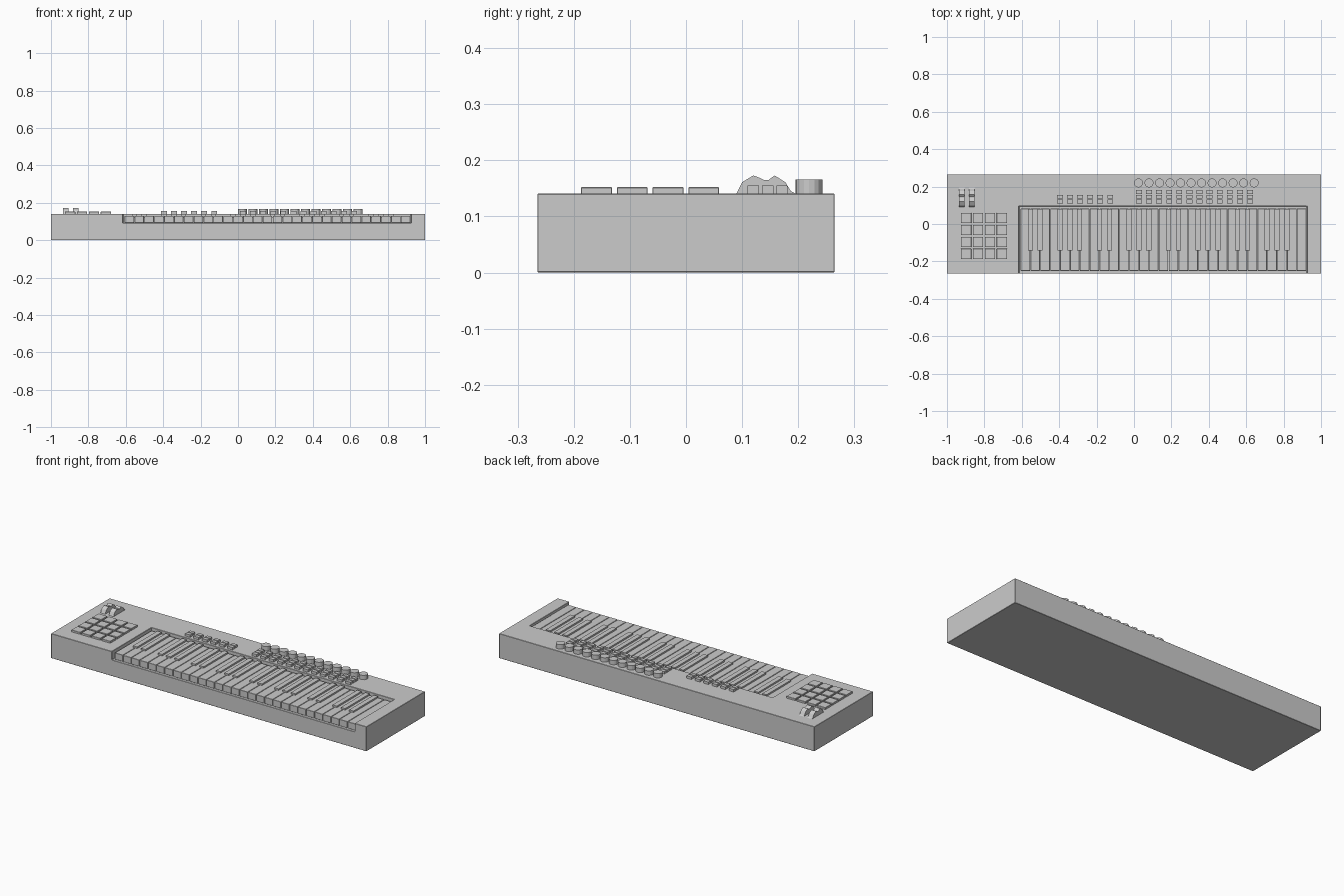
import bpy, bmesh
from mathutils import Matrix, Vector

cube = bpy.data.objects.get("Cube")
if cube:
    bpy.data.objects.remove(cube, do_unlink=True)

grey = bpy.data.materials.new("plain grey")
grey.use_nodes = True
COLOR = (0.6, 0.6, 0.6, 1)
grey.diffuse_color = COLOR
grey.node_tree.nodes["Principled BSDF"].inputs["Base Color"].default_value = COLOR

TOP = 0.141        # top face of the case
FLOOR = 0.093      # floor of the key bed
BED = (-0.615, 0.925, 0.095)   # left, right and back of the key bed


def box(bm, x0, x1, y0, y1, z0, z1):
    size = Vector((x1 - x0, y1 - y0, z1 - z0))
    mid = Vector((x0 + x1, y0 + y1, z0 + z1)) / 2
    bmesh.ops.create_cube(bm, size=1, matrix=Matrix.Translation(mid) @ Matrix.Diagonal(size.to_4d()))


def finish(bm, name, bevel=0):
    bmesh.ops.recalc_face_normals(bm, faces=bm.faces)
    mesh = bpy.data.meshes.new(name)
    bm.to_mesh(mesh)
    bm.free()
    mesh.materials.append(grey)
    ob = bpy.data.objects.new(name, mesh)
    bpy.context.collection.objects.link(ob)
    if bevel:
        mod = ob.modifiers.new("edge", 'BEVEL')
        mod.width = bevel
        mod.segments = 1
    return ob


def boxes(name, centers, w, d, z0, z1, bevel=0):
    bm = bmesh.new()
    for x, y in centers:
        box(bm, x - w / 2, x + w / 2, y - d / 2, y + d / 2, z0, z1)
    return finish(bm, name, bevel)


# Case with the key bed cut out, open at the front
bm = bmesh.new()
box(bm, -1, 1, -0.265, 0.265, 0, TOP)
case = finish(bm, "case")
bm = bmesh.new()
box(bm, BED[0], BED[1], -0.4, BED[2], FLOOR, 0.3)
cutter = finish(bm, "key_bed_cutter")
cutter.hide_render = True
cut = case.modifiers.new("key bed", 'BOOLEAN')
cut.operation = 'DIFFERENCE'
cut.solver = 'EXACT'
cut.object = cutter
bpy.context.view_layer.objects.active = case
bpy.ops.object.modifier_apply(modifier=cut.name)
bpy.data.objects.remove(cutter, do_unlink=True)
edge = case.modifiers.new("edge", 'BEVEL')
edge.width = 0.0015
edge.segments = 1

# Four octaves of keys plus one closing white key
WHITES = 29
start = BED[0] + 0.008
pitch = (BED[1] - 0.002 - start) / WHITES
boxes("white_keys", [(start + pitch * (i + 0.5), -0.084) for i in range(WHITES)],
      pitch - 0.003, 0.332, FLOOR, 0.130, 0.001)
boxes("black_keys", [(start + pitch * i, -0.03) for i in range(WHITES) if i % 7 in (1, 2, 4, 5, 6)],
      0.027, 0.222, 0.12, 0.139)

# Four by four drum pads
boxes("drum_pads", [(-0.8975 + 0.0637 * i, -0.1595 + 0.0637 * j) for i in range(4) for j in range(4)],
      0.055, 0.055, TOP - 0.005, 0.152, 0.001)

# Small buttons: two rows on the left, three on the right
ROWS = (0.12, 0.1455, 0.171)
boxes("left_buttons", [(-0.396 + 0.0537 * i, y) for i in range(6) for y in ROWS[:2]],
      0.031, 0.02, TOP - 0.005, 0.155)
boxes("right_buttons", [(0.026 + 0.054 * i, y) for i in range(12) for y in ROWS],
      0.031, 0.02, TOP - 0.005, 0.155)

# Row of round knobs
bm = bmesh.new()
for i in range(12):
    bmesh.ops.create_cone(bm, cap_ends=True, segments=16, radius1=0.024, radius2=0.024, depth=0.03,
                          matrix=Matrix.Translation((0.024 + 0.0562 * i, 0.2195, TOP + 0.01)))
finish(bm, "knobs")

# Pitch and modulation wheels with a dip between two raised grips
PROFILE = [(0.089, 0.139), (0.1, 0.161), (0.12, 0.173), (0.131, 0.169), (0.139, 0.165),
           (0.147, 0.165), (0.158, 0.173), (0.177, 0.161), (0.187, 0.145), (0.198, 0.139)]
for name, x in (("pitch_wheel", -0.935), ("modulation_wheel", -0.882)):
    bm = bmesh.new()
    side = bm.faces.new([bm.verts.new((x, y, z)) for y, z in PROFILE])
    new = bmesh.ops.extrude_face_region(bm, geom=[side], use_keep_orig=True)["geom"]
    bmesh.ops.translate(bm, verts=[v for v in new if isinstance(v, bmesh.types.BMVert)], vec=(0.03, 0, 0))
    finish(bm, name)
